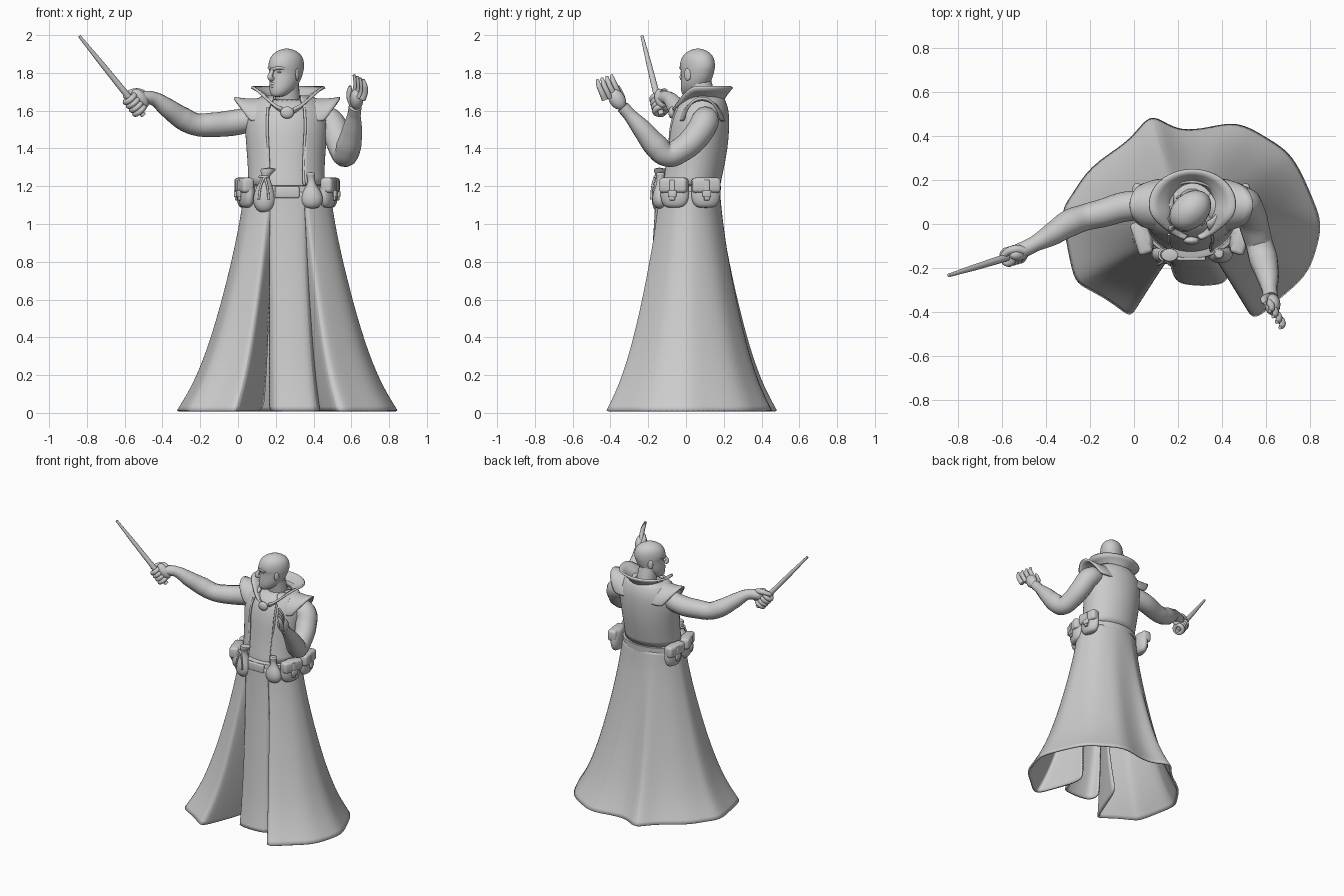
import bpy, bmesh, math
from math import sin, cos, radians, pi
from mathutils import Vector, Matrix

if "Cube" in bpy.data.objects:
    bpy.data.objects.remove(bpy.data.objects["Cube"])

grey = bpy.data.materials.new("plain_grey")
grey.use_nodes = True
grey.diffuse_color = (0.6, 0.6, 0.6, 1)
grey.node_tree.nodes["Principled BSDF"].inputs["Base Color"].default_value = (0.6, 0.6, 0.6, 1)
MID = 0.26  # body centre line


def finish(ob, sub=0, solid=0, angle=50):
    ob.data.materials.clear()
    ob.data.materials.append(grey)
    if sub:
        ob.modifiers.new("Smooth", "SUBSURF").levels = sub
        ob.modifiers["Smooth"].render_levels = sub
    if solid:
        m = ob.modifiers.new("Thick", "SOLIDIFY")
        m.thickness, m.offset = solid, 0
    bpy.ops.object.select_all(action="DESELECT")
    ob.select_set(True)
    bpy.context.view_layer.objects.active = ob
    bpy.ops.object.shade_smooth_by_angle(angle=radians(angle))
    return ob


def from_bmesh(name, bm, **kw):
    bmesh.ops.recalc_face_normals(bm, faces=bm.faces)
    me = bpy.data.meshes.new(name)
    bm.to_mesh(me)
    bm.free()
    ob = bpy.data.objects.new(name, me)
    bpy.context.collection.objects.link(ob)
    return finish(ob, **kw)


def loft(name, rows, closed=True, **kw):
    bm = bmesh.new()
    vs = [[bm.verts.new(p) for p in row] for row in rows]
    n = len(vs[0])
    for a, b in zip(vs, vs[1:]):
        for i in range(n if closed else n - 1):
            j = (i + 1) % n
            bm.faces.new((a[i], a[j], b[j], b[i]))
    if closed:
        bm.faces.new(vs[0])
        bm.faces.new(vs[-1])
    return from_bmesh(name, bm, **kw)


def rings(name, rows, n=24, **kw):
    """Stack of ellipses: z, centre x, centre y, radius x, radius y."""
    return loft(name, [[(cx + rx * cos(2 * pi * i / n), cy + ry * sin(2 * pi * i / n), z)
                        for i in range(n)] for z, cx, cy, rx, ry in rows], **kw)


def tube(name, pts):
    """Smooth limb through points x, y, z, radius."""
    cu = bpy.data.curves.new(name, "CURVE")
    cu.dimensions, cu.bevel_depth, cu.bevel_resolution = "3D", 1, 4
    cu.resolution_u, cu.use_fill_caps = 6, True
    sp = cu.splines.new("BEZIER")
    sp.bezier_points.add(len(pts) - 1)
    for bp, p in zip(sp.bezier_points, pts):
        bp.co, bp.radius = p[:3], p[3]
        bp.handle_left_type = bp.handle_right_type = "AUTO"
    ob = bpy.data.objects.new(name, cu)
    bpy.context.collection.objects.link(ob)
    bpy.ops.object.select_all(action="DESELECT")
    ob.select_set(True)
    bpy.context.view_layer.objects.active = ob
    bpy.ops.object.convert(target="MESH")
    return finish(bpy.context.object)


def ball(name, mat, size):
    bm = bmesh.new()
    bmesh.ops.create_uvsphere(bm, u_segments=20, v_segments=12, radius=1,
                              matrix=mat @ Matrix.Diagonal((*size, 1)))
    return from_bmesh(name, bm)


def box(name, mat, size, bevel=0.01):
    bm = bmesh.new()
    bmesh.ops.create_cube(bm, size=1, matrix=mat @ Matrix.Diagonal((*size, 1)))
    bmesh.ops.bevel(bm, geom=bm.edges[:], offset=bevel, segments=3, profile=0.5, affect="EDGES")
    return from_bmesh(name, bm)


def at(x, y, z):
    return Matrix.Translation((x, y, z))


# Robe skirt and front panel: waist ellipse flaring to a wavy hem
def hanging(name, hem):
    rows = []
    for k in range(13):
        s = k / 12
        f = 0.82 * s ** 1.3 + 0.18 * s ** 7
        row = []
        for x, y, deg in hem:
            w = Vector((MID + 0.225 * cos(radians(deg)), 0.01 + 0.165 * sin(radians(deg))))
            p = w.lerp(Vector((x, y)), f)
            row.append((p.x, p.y, 1.17 - 1.16 * s))
        rows.append(row)
    return loft(name, rows, closed=False, sub=2, solid=0.014)


hanging("robe_skirt", [
    (.42, -.06, -68), (.43, -.16, -65), (.5, -.34, -63), (.53, -.42, -62), (.57, -.415, -59),
    (.66, -.33, -45), (.78, -.235, -25), (.82, -.12, -12), (.85, 0, 0), (.81, .1, 12), (.76, .22, 28),
    (.7, .325, 42), (.6, .385, 55), (.47, .465, 70), (.34, .43, 82), (.21, .415, 97), (.13, .46, 107),
    (.08, .485, 112), (.04, .45, 118), (-.03, .36, 130), (-.2, .26, 150), (-.28, .12, 168),
    (-.33, .06, 175), (-.3, -.08, 192), (-.27, -.25, 212), (-.23, -.28, 218), (-.13, -.33, 230),
    (-.05, -.39, 239), (-.015, -.415, 242), (.01, -.37, 244), (.07, -.22, 246), (.13, -.05, 248)])
hanging("front_panel", [(.17, -.18, 247), (.19, -.26, 250), (.25, -.27, 260), (.31, -.275, 270),
                        (.37, -.27, 280), (.42, -.26, 290), (.43, -.18, 293)])

# Torso with an open vest over it
body = [(1.1, .26, .015, .19, .15), (1.2, .257, .018, .188, .148), (1.28, .255, .035, .186, .148),
        (1.4, .255, .055, .195, .152), (1.52, .255, .065, .205, .15), (1.61, .255, .08, .195, .132),
        (1.67, .26, .09, .12, .09)]
rings("torso", body, sub=1)
gap = 28
vest = [[(cx + (rx + .01) * cos(a), cy + (ry + .01) * sin(a), z + .006)
         for a in [radians(-90 + gap + (360 - 2 * gap) * i / 32) for i in range(33)]]
        for z, cx, cy, rx, ry in body[1:]]
loft("vest", vest, closed=False, sub=1, solid=0.012)
for side, idx in (("left", 0), ("right", -1)):
    tube(side + "_vest_trim", [(*row[idx], .007) for row in vest[:-1]])

# Shoulder caps continuing the vest out to a raised edge
for side, s in (("left", 1), ("right", -1)):
    rows = []
    for off, ry, rz in ((.08, .11, .145), (.15, .118, .139), (.22, .112, .137), (.28, .1, .147)):
        row = []
        for i in range(17):
            t = -1 + i / 8
            a = radians(80) * t
            row.append((MID + s * (off - .085 * (off / .28) ** 2 * t * t), .085 + ry * sin(a), 1.52 + rz * cos(a)))
        rows.append(row)
    loft(side + "_shoulder_cap", rows, closed=False, sub=1, solid=0.014)

# Standing collar, dipping to the clasp
rows = [[], [], []]
for i in range(37):
    deg = 12 + 336 * i / 36
    t = min(1, (min(deg, 360 - deg) - 12) / 65)
    t = t * t * (3 - 2 * t)
    dx, dy = sin(radians(deg)), -cos(radians(deg))
    for row, rx, ry, z in ((rows[0], .1, .145 - .045 * t, 1.585 + .065 * t),
                           (rows[1], .125, .15 - .03 * t, 1.6 + .085 * t),
                           (rows[2], .15 + .045 * t, .165 - .01 * t, 1.615 + .11 * t)):
        row.append((MID + .005 + rx * dx, .09 + ry * dy, z))
loft("collar", rows, closed=False, sub=1, solid=0.014)
ball("collar_clasp", at(.26, -.075, 1.59), (.036, .018, .032))

# Belt and buckle plate
rings("belt", [(1.135, .26, .01, .215, .16), (1.14, .26, .01, .228, .172),
               (1.2, .26, .015, .222, .17), (1.205, .26, .015, .205, .158)], n=40)
box("belt_buckle", at(.26, -.157, 1.168), (.13, .02, .06), .008)

# Side pouches with flap, strap and buckle
for side, s in (("left", 1), ("right", -1)):
    for place, dx, y, turn in (("front", .215, -.06, 72), ("back", .228, .105, 97)):
        name = side + "_" + place + "_pouch"
        m = at(MID + s * dx, y, 1.17) @ Matrix.Rotation(s * radians(turn), 4, "Z")
        rings(name, [(z, 0, 0, rx, ry) for z, rx, ry in
                     ((-.085, .04, .018), (-.07, .066, .033), (-.03, .08, .04), (.01, .079, .04),
                      (.06, .07, .034), (.075, .05, .025))],
              n=20, sub=1).matrix_world = m
        box(name + "_flap", m @ at(0, -.012, .035), (.152, .066, .08), .018)
        box(name + "_strap", m @ at(0, -.038, .01), (.028, .02, .11), .005)
        box(name + "_buckle", m @ at(0, -.044, -.01), (.046, .016, .036), .006)

# Purse and flask hanging on the belt
rings("purse", [(1.06, .14, -.135, .02, .016), (1.08, .14, -.135, .05, .04), (1.13, .14, -.135, .066, .05),
                (1.19, .14, -.135, .047, .038), (1.245, .145, -.14, .02, .02), (1.265, .15, -.14, .024, .022),
                (1.3, .165, -.14, .058, .042)], sub=1)
tube("purse_cord", [(.14 + .024 * cos(k), -.14 + .024 * sin(k), 1.25, .007) for k in range(7)])
for dx in (-.02, .015):
    tube("purse_string", [(.14, -.165, 1.25, .006), (.14 + dx, -.178, 1.2, .006), (.14 + 1.5 * dx, -.184, 1.13, .006)])
rings("flask", [(1.08, .39, -.135, .025, .02), (1.1, .39, -.135, .055, .04), (1.14, .39, -.135, .064, .046),
                (1.185, .39, -.135, .042, .034), (1.21, .39, -.135, .02, .02), (1.25, .385, -.135, .019, .019),
                (1.26, .385, -.135, .026, .026), (1.275, .385, -.135, .02, .02)], sub=1)

# Head, turned towards the right front
tube("neck", [(.265, .1, 1.58, .078), (.262, .09, 1.66, .068), (.258, .07, 1.76, .064)])
turn = at(.255, .06, 0) @ Matrix.Rotation(radians(-47), 4, "Z")
rings("head", [(1.672, 0, -.065, .022, .022), (1.685, 0, -.052, .044, .048), (1.715, 0, -.028, .064, .075),
               (1.75, 0, -.012, .073, .089), (1.79, 0, 0, .077, .097), (1.812, 0, .003, .079, .099),
               (1.826, 0, 0, .081, .109), (1.87, 0, .002, .08, .104), (1.902, 0, .004, .064, .083),
               (1.921, 0, .004, .036, .046), (1.929, 0, .004, .012, .014)], sub=1).matrix_world = turn
tube("nose", [(0, -.096, 1.822, .009), (0, -.107, 1.8, .011), (0, -.116, 1.777, .015),
              (0, -.1, 1.766, .014)]).matrix_world = turn
for k, z in (("upper", 1.742), ("lower", 1.73)):
    tube(k + "_lip", [(-.026, -.08, z - .002, .004), (0, -.097, z, .008), (.026, -.08, z - .002, .004)]).matrix_world = turn
ball("chin", turn @ at(0, -.08, 1.695), (.026, .018, .018))
for side, s in (("left", 1), ("right", -1)):
    tube(side + "_brow", [(s * .008, -.1, 1.819, .008), (s * .034, -.09, 1.827, .009),
                          (s * .058, -.066, 1.823, .006)]).matrix_world = turn
    ball(side + "_eye", turn @ at(s * .031, -.079, 1.804), (.014, .012, .007))
    ball(side + "_ear", turn @ at(s * .078, .008, 1.792) @ Matrix.Rotation(s * radians(25), 4, "Z"), (.009, .02, .033))

# Arms
tube("right_arm", [(.1, .08, 1.56, .065), (-.03, .08, 1.535, .068), (-.14, .05, 1.525, .064),
                   (-.22, .03, 1.527, .06), (-.29, .005, 1.557, .062), (-.37, -.045, 1.612, .052),
                   (-.45, -.09, 1.665, .036), (-.52, -.125, 1.668, .036)])
tube("left_arm", [(.42, .1, 1.56, .065), (.485, .1, 1.54, .075), (.525, .05, 1.46, .072), (.55, -.03, 1.39, .066),
                  (.57, -.1, 1.365, .063), (.587, -.16, 1.415, .066), (.605, -.23, 1.5, .053),
                  (.615, -.3, 1.58, .035), (.62, -.335, 1.62, .034)])

# Wand gripped in the right fist
butt, tip = Vector((-.5, -.128, 1.575)), Vector((-.84, -.233, 1.995))
axis = (tip - butt).normalized()
tube("wand", [(*butt, .015), (*butt.lerp(tip, .3), .017), (*butt.lerp(tip, .65), .014), (*tip, .008)])
grip = axis.to_track_quat("Z", "Y").to_matrix().to_4x4()
for i in range(4):
    c = butt + axis * (.035 + .027 * i)
    bpy.ops.mesh.primitive_torus_add(major_radius=.03, minor_radius=.0155, major_segments=20, minor_segments=10)
    ob = bpy.context.object
    ob.name = "right_finger"
    ob.matrix_world = Matrix.Translation(c) @ grip
    finish(ob)
ball("right_palm", Matrix.Translation(butt + axis * .085 + Vector((.035, .012, .025))) @ grip, (.034, .036, .06))
tube("right_thumb", [(-.5, -.12, 1.69, .02), (-.54, -.115, 1.7, .019), (-.59, -.14, 1.685, .015), (-.6, -.165, 1.675, .01)])

# Open left hand, fingers fanned forward
ball("left_palm", at(.628, -.365, 1.66) @ Matrix.Rotation(radians(33), 4, "X"), (.036, .042, .06))
for i in range(4):
    x, fan = .612 + .016 * i, .025 * i
    tube("left_finger", [(x, -.355 - fan, 1.685 - fan / 3, .017), (x + .012, -.37 - fan, 1.72 - fan / 3, .0155),
                         (x + .012, -.385 - fan, 1.755 - fan / 3, .014), (x + .002, -.395 - fan, 1.79 - fan / 3, .008)])
tube("left_thumb", [(.61, -.335, 1.63, .021), (.592, -.34, 1.67, .018), (.59, -.35, 1.7, .015), (.594, -.36, 1.73, .008)])
